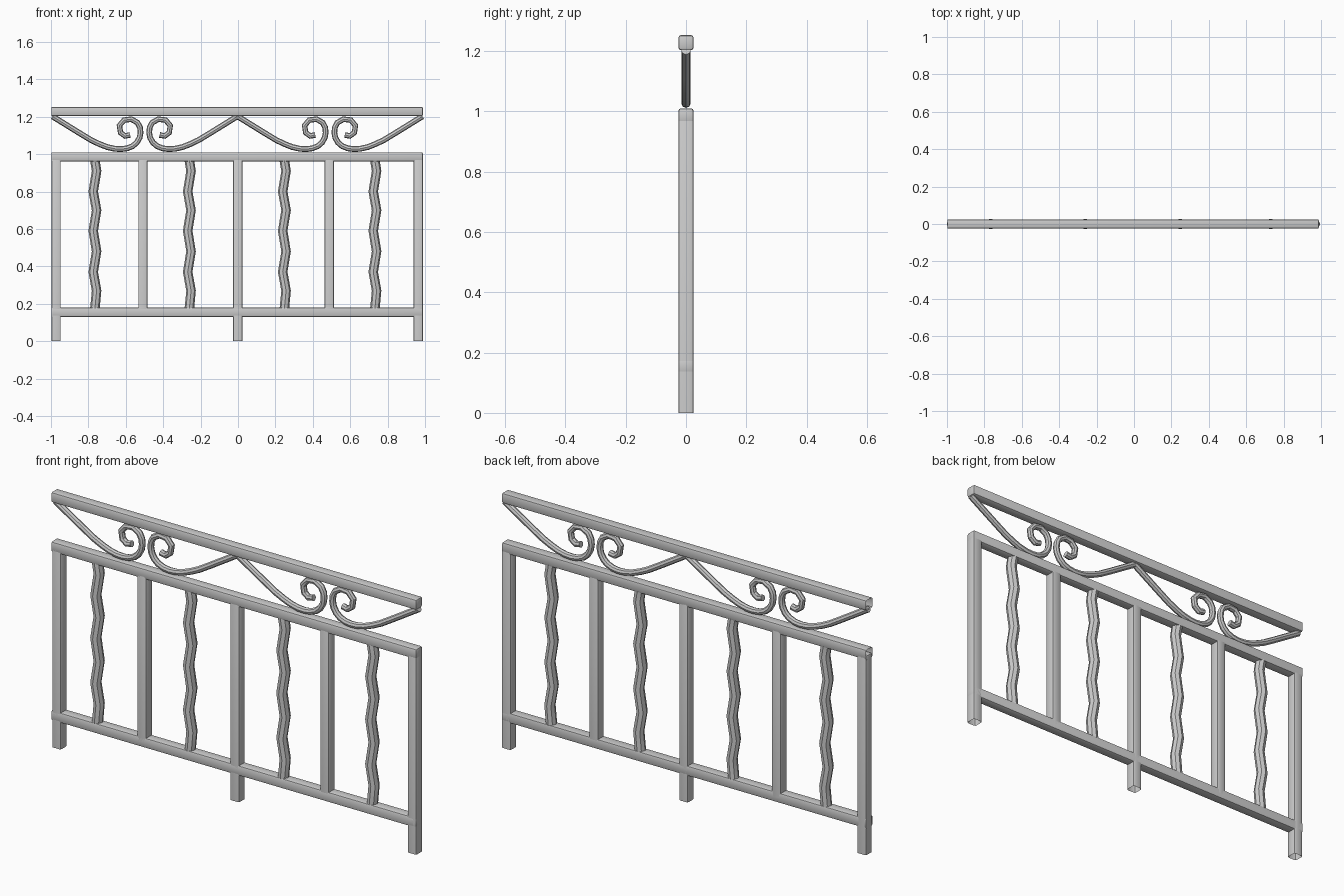
import bpy, bmesh
from mathutils import Vector

if "Cube" in bpy.data.objects:
    bpy.data.objects.remove(bpy.data.objects["Cube"])


def bar(name, lo, hi, open_dir):
    """Square bar with softened edges, left hollow at the end facing open_dir."""
    bm = bmesh.new()
    bmesh.ops.create_cube(bm, size=1)
    for v in bm.verts:
        v.co = Vector([lo[i] + (v.co[i] + 0.5) * (hi[i] - lo[i]) for i in range(3)])
    bm.normal_update()
    end = [f for f in bm.faces if f.normal.dot(Vector(open_dir)) > 0.9]
    bmesh.ops.delete(bm, geom=end, context='FACES')
    edges = [e for e in bm.edges if not e.is_boundary]
    bmesh.ops.bevel(bm, geom=edges, offset=0.008, segments=2, profile=0.5, affect='EDGES')
    finish_mesh = bpy.data.meshes.new(name)
    bm.to_mesh(finish_mesh)
    bm.free()
    ob = bpy.data.objects.new(name, finish_mesh)
    bpy.context.collection.objects.link(ob)
    smooth(ob)
    return ob


def smooth(ob):
    bpy.ops.object.select_all(action='DESELECT')
    ob.select_set(True)
    bpy.context.view_layer.objects.active = ob
    if ob.type == 'CURVE':
        bpy.ops.object.convert(target='MESH')
    bpy.ops.object.shade_smooth_by_angle(angle=0.6)


def tube(name, path, radius):
    """Eight-sided tube along an (x, z) path."""
    cu = bpy.data.curves.new(name, 'CURVE')
    cu.dimensions = '3D'
    cu.bevel_depth = radius
    cu.bevel_resolution = 2
    cu.use_fill_caps = True
    sp = cu.splines.new('POLY')
    sp.points.add(len(path) - 1)
    for p, (x, z) in zip(sp.points, path):
        p.co = (x, 0, z, 1)
    ob = bpy.data.objects.new(name, cu)
    bpy.context.collection.objects.link(ob)
    smooth(ob)


H = 0.025

# Horizontal rails, open at the left end
for name, z in (("bottom_rail", 0.155), ("middle_rail", 0.985), ("hand_rail", 1.228)):
    bar(name, (-0.998, -H, z - H), (0.988, H, z + H), (-1, 0, 0))

# Legs reach the ground, the two intermediate bars stop at the bottom rail
for name, x, z in (("left_leg", -0.973, 0), ("left_bar", -0.508, 0.155), ("middle_leg", -0.002, 0),
                   ("right_bar", 0.487, 0.155), ("right_leg", 0.963, 0)):
    bar(name, (x - H, -H, z), (x + H, H, 0.98), (0, 0, -1))

# Wavy balusters
wave = [(0, 0.965), (0.009, 0.91), (-0.009, 0.80), (0.009, 0.70), (-0.009, 0.59),
        (0.009, 0.48), (-0.009, 0.37), (0.009, 0.27), (0, 0.175)]
for i, x in enumerate((-0.765, -0.26, 0.248, 0.732)):
    tube(f"wavy_baluster_{i + 1}", [(x + dx, z) for dx, z in wave], 0.0255)

# Scrolls between the rails, in mirrored pairs
scroll = [(-0.992, 1.202), (-0.848, 1.113), (-0.785, 1.075), (-0.741, 1.054), (-0.70, 1.038),
          (-0.66, 1.029), (-0.625, 1.027), (-0.593, 1.031), (-0.563, 1.043), (-0.541, 1.062),
          (-0.526, 1.088), (-0.521, 1.115), (-0.524, 1.143), (-0.537, 1.168), (-0.57, 1.187),
          (-0.609, 1.182), (-0.634, 1.153), (-0.628, 1.115), (-0.604, 1.097), (-0.577, 1.103)]
for i, shift in enumerate((0, 0.99)):
    tube(f"left_scroll_{i + 1}", [(x + shift, z) for x, z in scroll], 0.0155)
    tube(f"right_scroll_{i + 1}", [(-0.996 - x + shift, z) for x, z in scroll], 0.0155)
